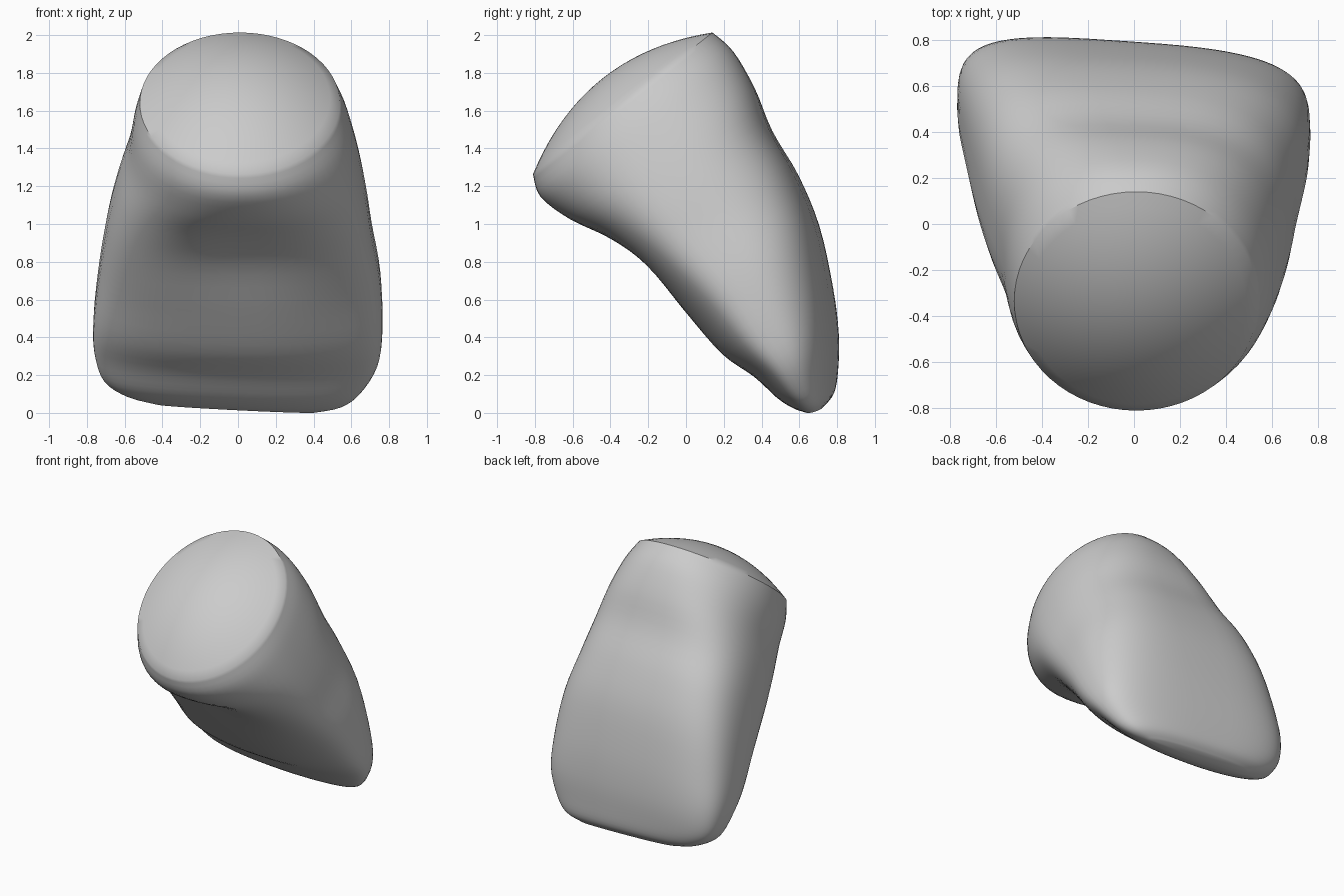
import bpy, bmesh, math
from mathutils import Vector

cube = bpy.data.objects.get("Cube")
if cube:
    bpy.data.objects.remove(cube, do_unlink=True)

grey = bpy.data.materials.new("stone_grey")
grey.use_nodes = True
grey.diffuse_color = (0.6, 0.6, 0.6, 1)
bsdf = grey.node_tree.nodes["Principled BSDF"]
bsdf.inputs["Base Color"].default_value = (0.6, 0.6, 0.6, 1)
bsdf.inputs["Roughness"].default_value = 0.7

# Stations from the rim to the tip:
# front y, front z, back y, back z, half width, squareness, side shift, hollow
STATIONS = [
    (-0.81, 1.25, 0.14, 2.00, 0.53, 0.0, 0.01, 0.00),
    (-0.77, 1.13, 0.25, 1.90, 0.57, 0.2, 0.02, 0.00),
    (-0.63, 1.00, 0.36, 1.71, 0.61, 0.5, 0.03, 0.02),
    (-0.44, 0.88, 0.45, 1.48, 0.66, 0.8, 0.02, 0.05),
    (-0.26, 0.74, 0.58, 1.25, 0.70, 1.0, 0.01, 0.06),
    (-0.02, 0.51, 0.69, 0.98, 0.745, 1.0, 0.01, 0.02),
    (0.19, 0.30, 0.76, 0.66, 0.765, 1.0, 0.00, 0.00),
    (0.36, 0.18, 0.79, 0.40, 0.75, 1.0, -0.01, 0.00),
    (0.48, 0.07, 0.79, 0.20, 0.68, 0.9, -0.03, 0.00),
    (0.56, 0.02, 0.775, 0.08, 0.57, 0.7, -0.02, 0.00),
    (0.62, 0.00, 0.73, 0.02, 0.42, 0.5, -0.01, 0.00),
]
SIDES, STEPS, DOME_RINGS, DOME_HEIGHT = 64, 4, 10, 0.17


def blend(a, b, c, d, t):
    """Smooth curve between b and c."""
    return 0.5 * (2 * b + (c - a) * t + (2 * a - 5 * b + 4 * c - d) * t * t
                  + (3 * b - a - 3 * c + d) * t ** 3)


def power(v, n):
    return math.copysign(abs(v) ** (2 / n), v)


def section(fy, fz, by, bz, width, square, shift, hollow):
    """Cross-section with a soft front, a squarer right back corner and a tilted back."""
    front, back = Vector((shift, fy, fz)), Vector((shift, by, bz))
    mid, half = (front + back) / 2, (back - front) / 2
    points = []
    for i in range(SIDES):
        a = math.tau * i / SIDES
        c, s = math.cos(a), math.sin(a)
        corner = 0.35 if c < 0 else (1.4 if s < 0 else 0.8)
        n = 2 + corner * square
        u, s = power(c, n), power(s, n)
        tilt = -0.07 * square * width * s * max(u, 0)
        if u < 0:
            u += hollow / half.length * math.cos(s * math.pi / 2) ** 2 * -u
        u -= square * (0.13 + 0.08 * s) * (1 - u * u) * s * s
        points.append(mid + half * u + Vector((width * s, tilt, 0)))
    return points


# Body sections
rings = []
last = len(STATIONS) - 1
for i in range(last):
    four = [STATIONS[min(max(i + k, 0), last)] for k in (-1, 0, 1, 2)]
    for j in range(STEPS):
        rings.append(section(*[blend(*v, j / STEPS) for v in zip(*four)]))
rings.append(section(*STATIONS[last]))

# Domed head above the rim
rim = rings[0]
centre = sum(rim, Vector()) / SIDES
normal = (rim[SIDES // 4] - centre).cross(rim[0] - centre).normalized()
if normal.z < 0:
    normal.negate()
dome = []
for k in range(1, DOME_RINGS):
    r = k / DOME_RINGS
    dome.append([centre + (p - centre) * r + normal * DOME_HEIGHT * (1 - r * r) for p in rim])
rings = dome + rings

# Join the sections and close both ends
bm = bmesh.new()
loops = [[bm.verts.new(p) for p in ring] for ring in rings]
for a, b in zip(loops, loops[1:]):
    for i in range(SIDES):
        j = (i + 1) % SIDES
        bm.faces.new((a[i], a[j], b[j], b[i]))
tip = sum(rings[-1], Vector()) / SIDES - Vector((0, 0, 0.01))
for loop, point in ((loops[0], centre + normal * DOME_HEIGHT), (loops[-1], tip)):
    pole = bm.verts.new(point)
    for i in range(SIDES):
        bm.faces.new((loop[i], loop[(i + 1) % SIDES], pole))

# Lower right corner sits a little higher than the left
for v in bm.verts:
    v.co.z -= 0.05 * v.co.x * max(0, 1 - v.co.z / 0.6)

# Rest on the floor
low = min(v.co.z for v in bm.verts)
bmesh.ops.translate(bm, verts=bm.verts, vec=(0, 0, -low))
bmesh.ops.recalc_face_normals(bm, faces=bm.faces)
mesh = bpy.data.meshes.new("domed_wedge_body")
bm.to_mesh(mesh)
bm.free()
mesh.materials.append(grey)
body = bpy.data.objects.new("domed_wedge_body", mesh)
bpy.context.collection.objects.link(body)
bpy.context.view_layer.objects.active = body
body.select_set(True)
bpy.ops.object.shade_smooth_by_angle(angle=math.radians(40))
